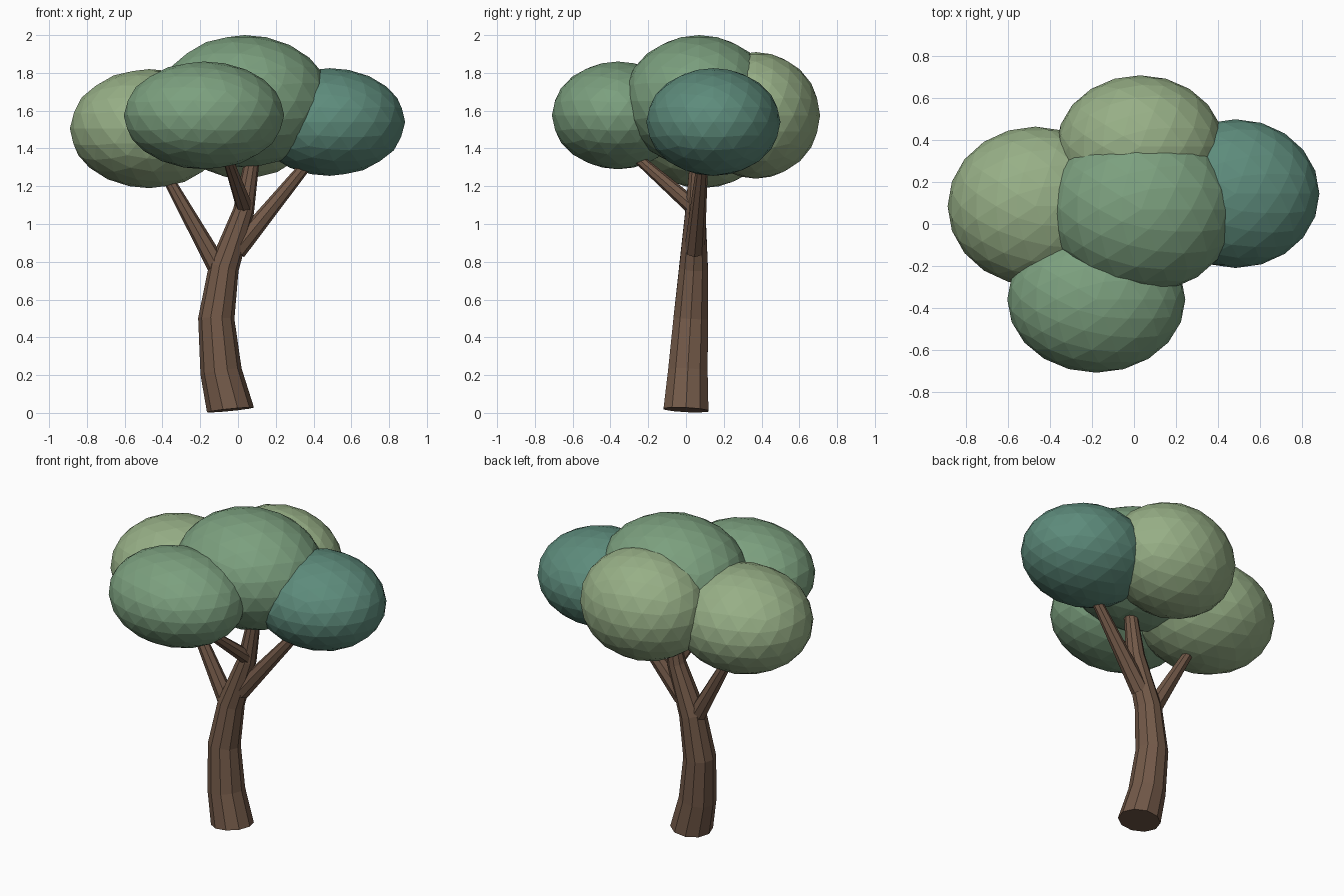
import bpy, bmesh, math
from mathutils import Vector

if "Cube" in bpy.data.objects:
    bpy.data.objects.remove(bpy.data.objects["Cube"])


def material(name, rgb):
    m = bpy.data.materials.new(name)
    m.diffuse_color = (*rgb, 1)
    m.use_nodes = True
    m.node_tree.nodes["Principled BSDF"].inputs["Base Color"].default_value = m.diffuse_color
    return m


BARK = material("bark", (0.17, 0.10, 0.065))
LIGHT = material("light_leaf", (0.31, 0.43, 0.24))
MID = material("mid_leaf", (0.20, 0.35, 0.21))
DARK = material("dark_leaf", (0.11, 0.26, 0.20))


def limb(name, points, sides, start=None):
    """Tapered tube through (x, y, z, radius) points, rings square to the path."""
    bm = bmesh.new()
    centres = [Vector(p[:3]) for p in points]
    rings = []
    for i, p in enumerate(points):
        a, b = centres[max(i - 1, 0)], centres[min(i + 1, len(points) - 1)]
        t = Vector(start).normalized() if start and i == 0 else (b - a).normalized()
        u = Vector((0, 1, 0)).cross(t).normalized()
        if abs(t.y) > 0.6:
            u = Vector((1, 0, 0)) - t * t.x
            u.normalize()
        v = t.cross(u)
        rings.append([bm.verts.new(centres[i] + p[3] * (
            u * math.cos(2 * math.pi * k / sides) + v * math.sin(2 * math.pi * k / sides)))
            for k in range(sides)])
    for lo, hi in zip(rings, rings[1:]):
        for k in range(sides):
            n = (k + 1) % sides
            bm.faces.new((lo[k], lo[n], hi[n], hi[k]))
    bm.faces.new(rings[0][::-1])
    bm.faces.new(rings[-1])
    mesh = bpy.data.meshes.new(name)
    bm.to_mesh(mesh)
    bm.free()
    mesh.materials.append(BARK)
    bpy.context.collection.objects.link(bpy.data.objects.new(name, mesh))


def foliage(name, centre, radii, mat):
    """Flat-shaded ellipsoid clump of leaves."""
    bpy.ops.mesh.primitive_ico_sphere_add(subdivisions=3, radius=1, location=centre)
    ob = bpy.context.object
    ob.name = name
    ob.scale = radii
    bpy.ops.object.transform_apply(location=False, rotation=False, scale=True)
    ob.data.materials.append(mat)


# Curved trunk with a slightly tilted base
limb("trunk", [(-0.04, 0.0, 0.016, 0.125), (-0.09, 0.01, 0.22, 0.11),
               (-0.115, 0.025, 0.50, 0.096), (-0.075, 0.04, 0.77, 0.08),
               (0.03, 0.05, 1.07, 0.056), (0.085, 0.06, 1.40, 0.035)],
     10, (-0.1, 0.05, 1))

# Branches reaching into the side and front clumps
limb("left_branch", [(-0.09, 0.04, 0.74, 0.055), (-0.41, 0.06, 1.31, 0.026)], 8)
limb("right_branch", [(-0.01, 0.045, 0.86, 0.055), (0.40, 0.09, 1.36, 0.028)], 8)
limb("front_branch", [(0.035, 0.04, 1.09, 0.045), (-0.06, -0.27, 1.36, 0.026)], 8)

# Leaf clumps
foliage("crown_top", (0.035, 0.07, 1.65), (0.455, 0.40, 0.35), MID)
foliage("crown_front", (-0.18, -0.36, 1.575), (0.425, 0.35, 0.285), MID)
foliage("crown_left", (-0.47, 0.085, 1.505), (0.42, 0.38, 0.315), LIGHT)
foliage("crown_right", (0.485, 0.145, 1.54), (0.40, 0.355, 0.285), DARK)
foliage("crown_back", (0.03, 0.37, 1.575), (0.40, 0.34, 0.335), LIGHT)
